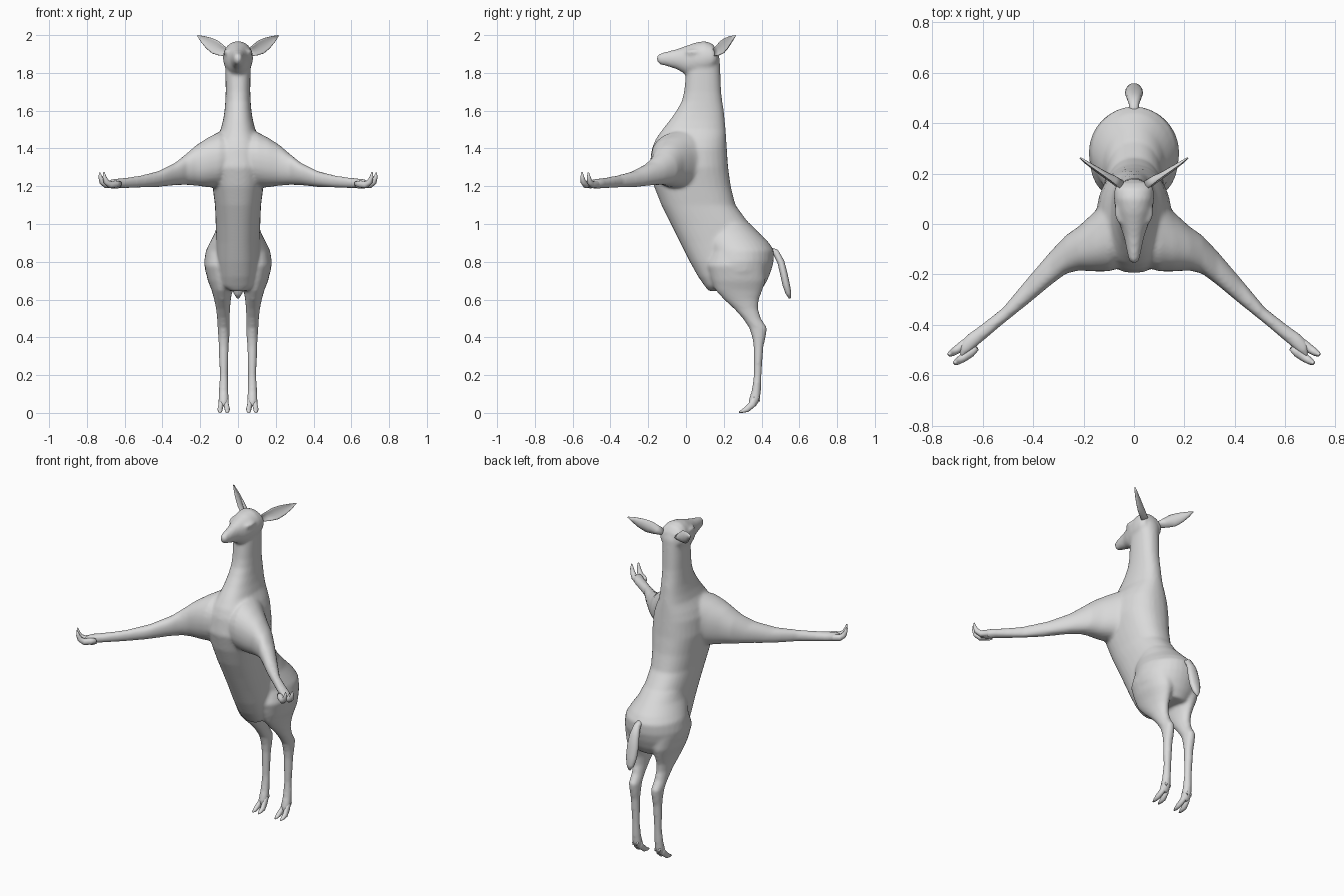
import bpy, bmesh, math
from mathutils import Vector

grey = bpy.data.materials.new("soft_grey")
grey.diffuse_color = (0.7, 0.7, 0.7, 1)


def loft(bm, rings, n=20, power=2.2, cup=0.0):
    """Closed skin through oval rings given as (centre, half axis u, half axis v)."""
    loops = []
    for c, u, v in rings:
        loop = []
        for i in range(n):
            a = 2 * math.pi * i / n
            ca, sa = math.cos(a), math.sin(a)
            p = math.copysign(abs(ca) ** (2 / power), ca)
            q = math.copysign(abs(sa) ** (2 / power), sa) + cup * ca * ca
            loop.append(bm.verts.new(c + u * p + v * q))
        loops.append(loop)
    for a, b in zip(loops, loops[1:]):
        for i in range(n):
            j = (i + 1) % n
            bm.faces.new((a[i], a[j], b[j], b[i]))
    bm.faces.new(loops[0])
    bm.faces.new(loops[-1])


def slices(bm, axis, rows, **kw):
    """Loft through (position, lo, hi, lo, hi) boxes cut square to one axis."""
    i, j = [k for k in range(3) if k != axis]
    rings = []
    for pos, a0, a1, b0, b1 in rows:
        c, u, v = Vector(), Vector(), Vector()
        c[axis], c[i], c[j] = pos, (a0 + a1) / 2, (b0 + b1) / 2
        u[i], v[j] = (a1 - a0) / 2, (b1 - b0) / 2
        rings.append((c, u, v))
    loft(bm, rings, **kw)


def tube(bm, side, stations, **kw):
    """Loft along a path of (point, half width, half depth)."""
    side = Vector(side).normalized()
    pts = [Vector(s[0]) for s in stations]
    rings = []
    for k, (p, w, d) in enumerate(stations):
        t = pts[min(k + 1, len(pts) - 1)] - pts[max(k - 1, 0)]
        rings.append((pts[k], side * w, t.cross(side).normalized() * d))
    loft(bm, rings, **kw)


def finish(bm, name, mirror=False):
    bmesh.ops.recalc_face_normals(bm, faces=bm.faces)
    for f in bm.faces:
        f.smooth = True
    me = bpy.data.meshes.new(name)
    bm.to_mesh(me)
    bm.free()
    me.materials.append(grey)
    ob = bpy.data.objects.new(name, me)
    bpy.context.collection.objects.link(ob)
    if mirror:
        ob.modifiers.new("mirror", 'MIRROR')
    return ob


body = bmesh.new()

# torso and neck: height, front, back, half width
trunk = [(.645, .12, .19, .04), (.67, .10, .28, .085), (.72, .065, .34, .10),
         (.8, .02, .38, .112), (.9, -.03, .38, .115), (1.0, -.08, .335, .118),
         (1.1, -.13, .262, .122), (1.2, -.17, .237, .135), (1.3, -.195, .223, .15),
         (1.4, -.18, .216, .14), (1.45, -.16, .213, .12), (1.5, -.125, .21, .092),
         (1.55, -.085, .205, .079), (1.6, -.05, .2, .071), (1.65, -.022, .192, .067),
         (1.7, -.01, .186, .065), (1.8, 0, .182, .066), (1.88, .03, .178, .066),
         (1.93, .07, .16, .045)]
slices(body, 2, [(z, -w, w, f, b) for z, f, b, w in trunk], power=2.3, n=32)

# rump
rump = [(1.06, .16, .275, .07), (1.0, .1, .34, .108), (.95, .07, .39, .124),
        (.9, .08, .44, .15), (.86, .1, .466, .17), (.8, .1, .464, .18),
        (.75, .12, .45, .174), (.7, .14, .43, .152), (.65, .2, .4, .1)]
slices(body, 2, [(z, -w, w, f, b) for z, f, b, w in rump], power=2.0, n=32)

# head: depth, half width, bottom, top
head = [(-.153, .012, 1.86, 1.89), (-.14, .022, 1.845, 1.903), (-.1, .03, 1.835, 1.913),
        (-.05, .04, 1.82, 1.926), (0, .058, 1.79, 1.943), (.05, .073, 1.785, 1.961),
        (.1, .08, 1.79, 1.969), (.14, .078, 1.81, 1.955), (.165, .06, 1.84, 1.92)]
slices(body, 1, [(y, -w, w, lo, hi) for y, w, lo, hi in head], power=2.1, n=24)

# shoulders and both forelegs in one sweep across x
arm = [(.04, -.17, .15, 1.22, 1.48), (.1, -.188, .115, 1.19, 1.488),
       (.16, -.188, .045, 1.195, 1.457), (.22, -.184, -.01, 1.203, 1.418),
       (.27, -.197, -.045, 1.207, 1.375), (.33, -.242, -.108, 1.206, 1.326),
       (.42, -.317, -.213, 1.196, 1.281), (.52, -.397, -.333, 1.192, 1.256),
       (.6, -.465, -.395, 1.189, 1.244), (.66, -.517, -.438, 1.187, 1.239),
       (.69, -.535, -.468, 1.19, 1.23)]
slices(body, 0, [(-r[0],) + r[1:] for r in reversed(arm)] + arm, power=2.2, n=28)

# hind legs: height, inner, outer, front, back
leg = [(.92, .03, .12, .2, .34), (.85, .01, .165, .14, .395), (.78, .005, .178, .115, .42),
       (.7, .012, .16, .135, .422), (.65, .03, .14, .155, .405), (.6, .038, .126, .2, .386),
       (.55, .042, .116, .255, .382), (.5, .044, .111, .3, .397), (.45, .044, .108, .334, .43),
       (.4, .045, .105, .35, .422), (.35, .049, .102, .358, .41), (.2, .053, .098, .359, .4),
       (.12, .051, .101, .348, .397), (.07, .048, .104, .332, .393), (.035, .05, .102, .33, .372)]
for s in (-1, 1):
    slices(body, 2, [(z, s * a, s * b, f, k) for z, a, b, f, k in leg], power=2.0, n=24)

    # eye sockets on the sides of the head
    tube(body, (0, 0, 1), [((s * .04, -.005, 1.905), .006, .008), ((s * .058, .015, 1.91), .014, .012),
                           ((s * .068, .045, 1.912), .013, .01), ((s * .07, .07, 1.912), .005, .005)],
         n=12)

# fuse the overlapping volumes into one skin
skin = finish(body, "body")
fuse = skin.modifiers.new("fuse", 'REMESH')
fuse.mode = 'VOXEL'
fuse.voxel_size = 0.009
fuse.use_smooth_shade = True
soft = skin.modifiers.new("soften", 'SMOOTH')
soft.factor = 0.5
soft.iterations = 8

# ears: broad cupped leaves opening forward
bm = bmesh.new()
tube(bm, (-.42, -.2, .88), [((.05, .16, 1.905), .02, .014), ((.08, .18, 1.918), .03, .012),
                            ((.115, .2, 1.936), .038, .009), ((.15, .222, 1.957), .032, .007),
                            ((.185, .244, 1.979), .018, .005), ((.213, .263, 1.997), .003, .002)],
     n=16, cup=1.3)
finish(bm, "ears", True)

# tail
bm = bmesh.new()
tube(bm, (1, 0, 0), [((0, .43, .865), .018, .018), ((0, .475, .85), .02, .018),
                     ((0, .502, .80), .03, .019), ((0, .517, .74), .036, .02),
                     ((0, .53, .68), .034, .02), ((0, .542, .635), .024, .016),
                     ((0, .55, .606), .006, .005)], n=14)
finish(bm, "tail")

# hind hooves: two toes and dewclaws, soles flat on the floor
bm = bmesh.new()
for x, dx in ((.063, -.006), (.089, .006)):
    tube(bm, (1, 0, 0), [((x, .366, .09), .012, .014), ((x, .352, .046), .014, .019),
                         ((x + dx, .322, .019), .014, .016), ((x + dx, .298, .009), .011, .009),
                         ((x + dx, .28, .004), .004, .004)], n=12)
    tube(bm, (1, 0, 0), [((x, .376, .09), .007, .008), ((x, .387, .072), .006, .006),
                         ((x, .39, .06), .002, .002)], n=8)
for v in bm.verts:
    v.co.z = max(v.co.z, 0)
finish(bm, "hind_hooves", True)

# front hooves: two toes curling upward and small dewclaws underneath
bm = bmesh.new()
for x, y, h in ((.67, -.475, 1.273), (.648, -.509, 1.275)):
    tube(bm, (.62, .78, 0), [((x - .025, y + .019, 1.214), .012, .012), ((x, y, 1.211), .019, .019),
                             ((x + .03, y - .022, 1.208), .017, .018),
                             ((x + .05, y - .035, 1.224), .014, .015),
                             ((x + .059, y - .04, 1.249), .01, .01),
                             ((x + .062, y - .042, h), .003, .003)], n=12)
    tube(bm, (.62, .78, 0), [((x - .025, y + .02, 1.202), .006, .007),
                             ((x - .01, y + .008, 1.194), .006, .005),
                             ((x + .002, y - .001, 1.19), .002, .002)], n=8)
finish(bm, "front_hooves", True)
